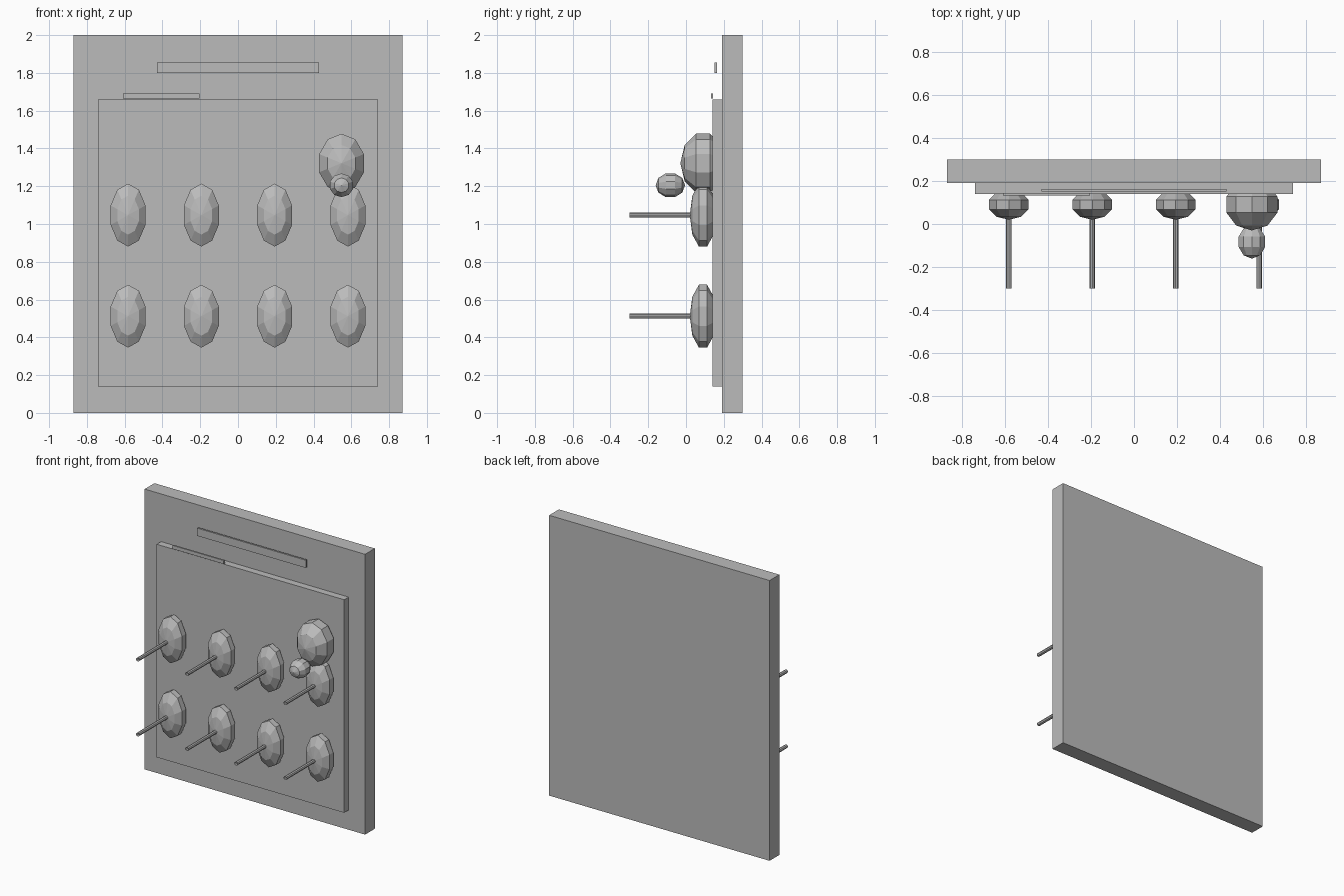
import bpy
from math import pi

if "Cube" in bpy.data.objects:
    bpy.data.objects.remove(bpy.data.objects["Cube"], do_unlink=True)

grey = bpy.data.materials.new("plain_grey")
grey.use_nodes = True
COLOUR = (0.5, 0.5, 0.5, 1)
grey.diffuse_color = COLOUR
grey.node_tree.nodes["Principled BSDF"].inputs["Base Color"].default_value = COLOUR


def finish(name):
    ob = bpy.context.object
    ob.name = name
    ob.data.materials.append(grey)
    bpy.ops.object.transform_apply(location=False, rotation=True, scale=True)
    return ob


def box(name, x, y, z):
    """Box from its (low, high) range on each axis."""
    centre = [(a + b) / 2 for a, b in (x, y, z)]
    bpy.ops.mesh.primitive_cube_add(size=1, location=centre)
    bpy.context.object.scale = [b - a for a, b in (x, y, z)]
    finish(name)


def ball(name, centre, radii):
    """Low-poly ellipsoid with its poles along y and a flat facet on top."""
    bpy.ops.mesh.primitive_uv_sphere_add(segments=10, ring_count=5, radius=1,
                                         location=centre, rotation=(pi / 2, 0, 0))
    rx, ry, rz = radii
    bpy.context.object.scale = (rx, rz, ry)
    finish(name)


def peg(name, x, z):
    """Thin open rod sticking out to the front."""
    back, front = 0.08, -0.30
    bpy.ops.mesh.primitive_cylinder_add(vertices=8, radius=0.013, depth=back - front,
                                        end_fill_type='NOTHING',
                                        location=(x, (back + front) / 2, z),
                                        rotation=(pi / 2, 0, 0))
    finish(name)


# Flat boards and strips
box("back_panel", (-0.87, 0.87), (0.19, 0.30), (0, 2))
box("front_board", (-0.74, 0.74), (0.14, 0.19), (0.14, 1.66))
box("title_strip", (-0.43, 0.43), (0.15, 0.163), (1.80, 1.855))
box("label_strip", (-0.61, -0.205), (0.132, 0.144), (1.665, 1.69))

# Two rows of oval knobs with pegs
for row, z in (("lower", 0.512), ("upper", 1.047)):
    for i in range(4):
        x = -0.582 + i * 0.388
        ball(f"{row}_knob_{i + 1}", (x, 0.09, z), (0.102, 0.07, 0.175))
        peg(f"{row}_peg_{i + 1}", x, z)

# Large ball with a small one in front
ball("large_ball", (0.548, 0.09, 1.322), (0.131, 0.12, 0.164))
ball("small_ball", (0.548, -0.083, 1.205), (0.068, 0.078, 0.066))
